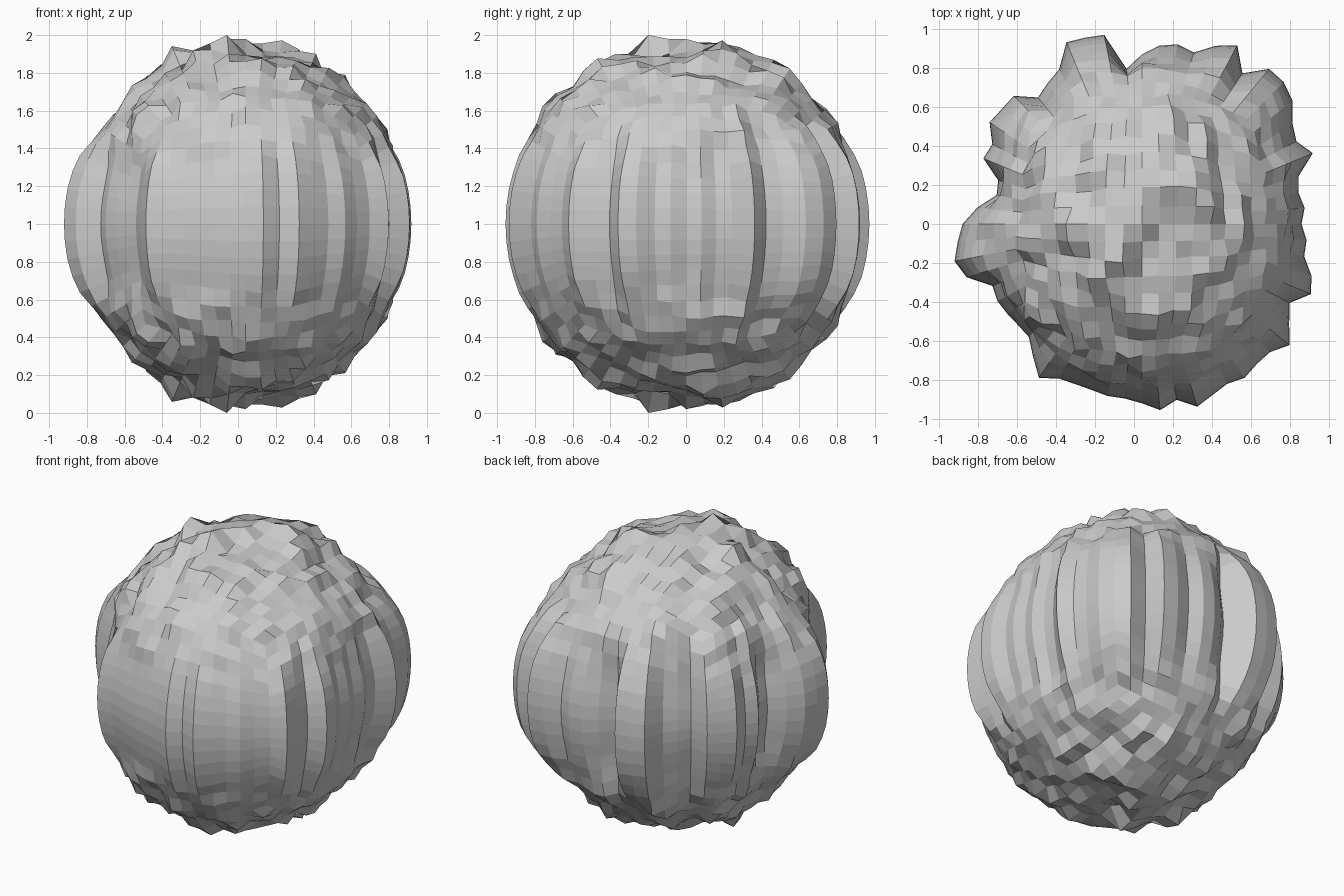
import bpy, bmesh, math, random
from mathutils import Vector, noise

old = bpy.data.objects.get("Cube")
if old:
    bpy.data.objects.remove(old, do_unlink=True)

random.seed(7)
CELLS = 16
HALF = CELLS // 2
CENTRE = Vector((0.04, 0, 1))

# Column radii (hundredths) around the waist, counter-clockwise from +x, one row per 45 degrees
WAIST = [int(n) for row in (
    "82 84 82 84 95 90 93 100",
    "103 103 93 104 99 92 94 92",
    "87 80 99 100 101 90 87 84",
    "93 93 94 87 88 77 76 85",
    "92 95 98 94 83 84 83 82",
    "82 88 95 90 89 89 90 90",
    "92 96 92 98 95 93 95 93",
    "93 98 91 86 94 91 85 85") for n in row.split()]

# Tall bumps on the cap, by grid cell
PEAKS = {(-4, 0): 1.02, (-4, -1): 1.0, (-1, -2): 1.025, (-1, -1): 0.99, (0, 0): 0.98,
         (2, 2): 1.01, (1, 2): 0.98, (-3, -3): 1.0, (4, 1): 0.98, (-2, 3): 0.97}


def warp(t):
    """Even-angle spacing across a cube face."""
    return math.tan(math.pi / 4 * t)


def waist_radius(x, y):
    k = math.atan2(y, x) / math.tau * len(WAIST)
    low = math.floor(k + 1e-4)
    f = max(0, k - low)
    a, b = (WAIST[(low + s) % len(WAIST)] for s in (0, 1))
    return (a + (b - a) * f) / 100


def cap_radius(d):
    """Lumpy upper and lower surface, fuller at front and back than at the sides."""
    lumps = 0.05 * noise.noise(Vector((d.x * 6, d.y * 6, 0.5)))
    chips = random.uniform(-0.028, 0.028)
    return 0.90 + 0.04 * d.z ** 2 + 0.07 * d.y ** 2 - 0.02 * d.x ** 2 + lumps + chips


# Radius for each grid point; the top and bottom halves mirror each other
field = {}


def radius(i, j, k, d):
    key = (i, j, abs(k))
    if key not in field:
        cap = PEAKS.get((i, j)) if abs(k) == HALF else None
        if cap is None:
            cap = cap_radius(d)
        # Straight columns near the waist fade into the lumpy caps
        tilt = math.degrees(math.asin(abs(d.z)))
        blend = 1 / (1 + (tilt / 28) ** 6)
        field[key] = waist_radius(d.x, d.y) * blend + cap * (1 - blend)
    return field[key]


# Subdivided cube rounded into a ball, then pushed in and out
bm = bmesh.new()
bmesh.ops.create_cube(bm, size=2)
bmesh.ops.subdivide_edges(bm, edges=bm.edges[:], cuts=CELLS - 1, use_grid_fill=True)
for v in bm.verts:
    cell = [round(c * HALF) for c in v.co]
    direction = Vector([warp(c) for c in v.co]).normalized()
    v.co = CENTRE + direction * radius(*cell, direction)
bmesh.ops.recalc_face_normals(bm, faces=bm.faces[:])

mesh = bpy.data.meshes.new("boulder")
bm.to_mesh(mesh)
bm.free()
boulder = bpy.data.objects.new("boulder", mesh)
bpy.context.collection.objects.link(boulder)

# Single stone colour
stone = bpy.data.materials.new("stone_grey")
stone.use_nodes = True
colour = (0.6, 0.6, 0.6, 1)
stone.diffuse_color = colour
stone.node_tree.nodes["Principled BSDF"].inputs["Base Color"].default_value = colour
mesh.materials.append(stone)
